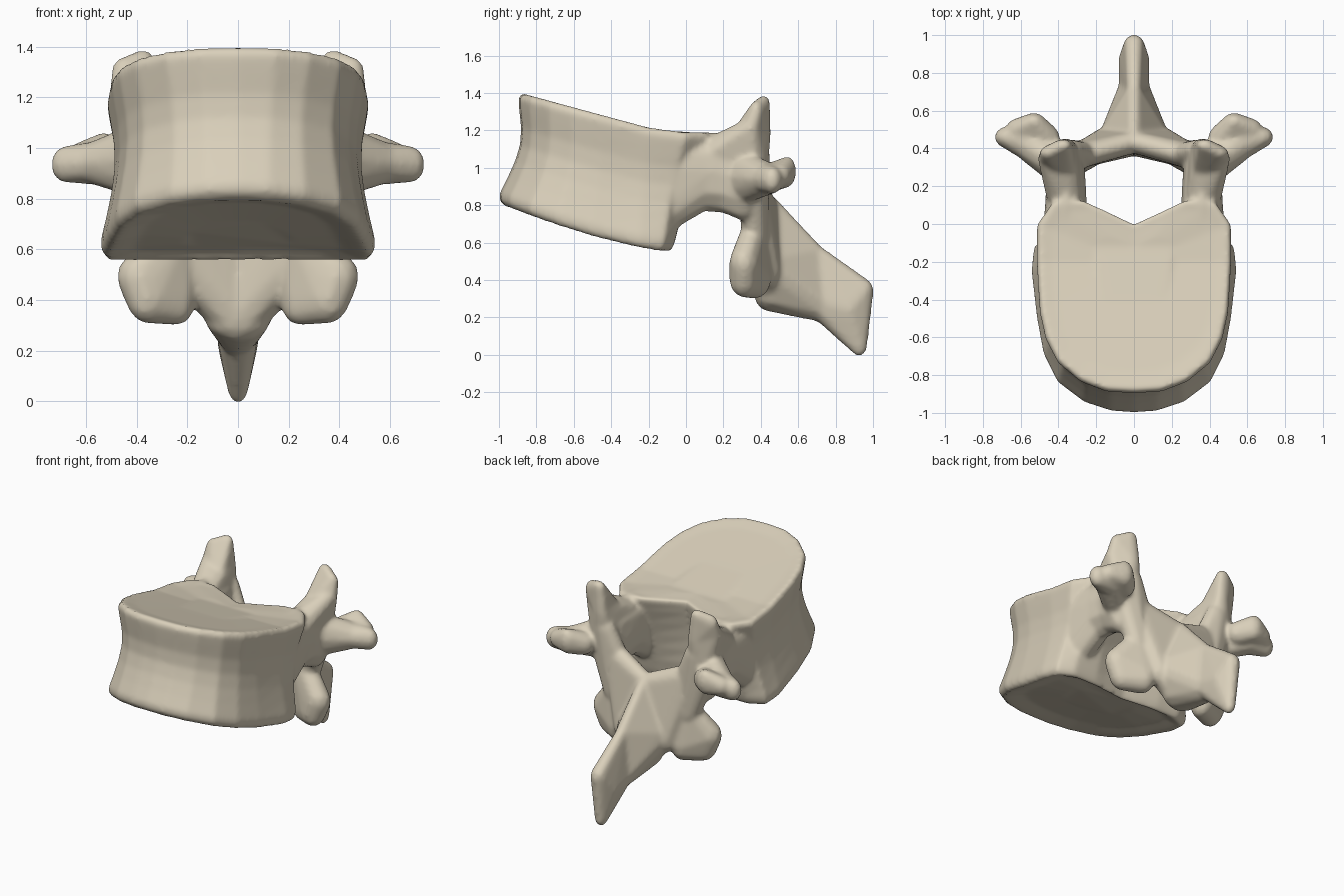
import bpy, bmesh, math
from mathutils import Vector

cube = bpy.data.objects.get("Cube")
if cube:
    bpy.data.objects.remove(cube)

# Single bone colour
bone = bpy.data.materials.new("bone")
bone.use_nodes = True
colour = (0.70, 0.63, 0.495, 1)
bone.diffuse_color = colour
shader = bone.node_tree.nodes["Principled BSDF"]
shader.inputs["Base Color"].default_value = colour
shader.inputs["Roughness"].default_value = 0.8

bm = bmesh.new()


def hull(*balls, sides=(1, -1)):
    """Convex hull around ellipsoids (x, y, z, rx, ry, rz), one per side."""
    for side in sides:
        part = bmesh.new()
        for x, y, z, rx, ry, rz in balls:
            ball = bmesh.ops.create_icosphere(part, subdivisions=2, radius=1)["verts"]
            for v in ball:
                v.co = Vector((side * (x + rx * v.co.x), y + ry * v.co.y, z + rz * v.co.z))
        cloud = [v.co.copy() for v in part.verts]
        part.clear()
        verts = [part.verts.new(c) for c in cloud]
        result = bmesh.ops.convex_hull(part, input=verts)
        loose = {g for g in result["geom_interior"] + result["geom_unused"]
                 if isinstance(g, bmesh.types.BMVert)}
        bmesh.ops.delete(part, geom=list(loose), context='VERTS')
        bmesh.ops.recalc_face_normals(part, faces=part.faces)
        mesh = bpy.data.meshes.new("part")
        part.to_mesh(mesh)
        part.free()
        bm.from_mesh(mesh)
        bpy.data.meshes.remove(mesh)


def chain(*balls):
    for a, b in zip(balls, balls[1:]):
        hull(a, b)


# Vertebral body: half outlines of the two end plates, front to back
lower = [(0, -1), (.12, -.99), (.26, -.945), (.40, -.84), (.475, -.69), (.51, -.5),
         (.54, -.25), (.525, -.13), (.42, -.08), (.25, -.08), (0, -.11)]
upper = [(0, -.885), (.15, -.875), (.28, -.825), (.40, -.725), (.465, -.6), (.495, -.46),
         (.51, -.2), (.51, 0), (.43, .12), (.27, .13), (0, 0)]


def outline(half, height):
    full = half + [(-x, y) for x, y in half[-2:0:-1]]
    return [Vector((x, y, height(y))) for x, y in full]


low = outline(lower, lambda y: .55 + .255 * (max(0, -.1 - y) / .9) ** 1.4)
top = outline(upper, lambda y: 1.19 + .27 * max(0, -.1 - y))
low_mid, top_mid = Vector((0, -.3, .585)), Vector((0, -.2, 1.217))

# Levels as (height share, scale, lift): dished ends, rounded rims, narrow waist
levels = [(0, .4, .04), (0, .75, .035), (0, .88, .012), (0, .96, 0), (.04, 1.005, 0),
          (.1, 1.01, 0), (.25, .975, 0), (.4, .945, 0), (.55, .93, 0), (.7, .945, 0),
          (.85, .985, 0), (.95, 1.01, 0), (1, .985, 0), (1, .85, -.008), (1, .4, -.01)]
rings = []
for t, scale, lift in levels:
    mid = low_mid.lerp(top_mid, t)
    rings.append([bm.verts.new(mid + (a.lerp(b, t) - mid) * scale + Vector((0, 0, lift)))
                  for a, b in zip(low, top)])
count = len(low)
body_faces = [bm.faces.new((r[i], r[(i + 1) % count], s[(i + 1) % count], s[i]))
              for r, s in zip(rings, rings[1:]) for i in range(count)]
body_faces += [bm.faces.new(rings[0][::-1]), bm.faces.new(rings[-1])]
bmesh.ops.recalc_face_normals(bm, faces=body_faces)

# Pedicles, flaring into the body
hull((.37, -.12, .8, .11, .08, .16), (.37, -.1, 1.0, .12, .1, .18),
     (.36, .1, .98, .115, .08, .215))
chain((.36, .1, .98, .115, .1, .215), (.36, .2, .97, .11, .08, .215), (.37, .31, .95, .11, .08, .24))

# Superior articular processes: slanted plates rising from the pedicles
plate = [(.36, .415, 1.18, .05, .04, .06), (.465, .345, 1.21, .045, .045, .06)]
hull((.37, .16, 1.09, .1, .07, .09), (.37, .35, 1.0, .1, .09, .1),
     (.38, .28, 1.15, .09, .06, .07), *plate)
hull((.38, .28, 1.15, .08, .05, .06), *plate,
     (.375, .415, 1.345, .045, .035, .045), (.45, .375, 1.3, .05, .04, .06))

# Transverse processes with their rear bumps
chain((.41, .31, .95, .08, .1, .145), (.57, .435, .94, .085, .095, .085),
      (.68, .46, .935, .06, .055, .075))
hull((.47, .46, .95, .08, .07, .08), (.53, .545, .98, .06, .045, .085),
     (.62, .5, .96, .06, .06, .065))

# Laminae closing the arch
hull((.36, .35, .92, .1, .09, .13), (.35, .39, 1.06, .08, .06, .08),
     (.24, .37, .84, .06, .06, .09), (.28, .37, .64, .08, .07, .08))
hull((.28, .365, .87, .07, .07, .1), (.24, .37, .6, .08, .06, .1),
     (0, .435, .78, .05, .06, .08), (0, .44, .34, .1, .08, .11),
     (.15, .45, .46, .08, .06, .1))

# Inferior articular processes
hull((.26, .36, .65, .09, .07, .08), (.24, .38, .42, .08, .08, .12),
     (.385, .31, .49, .095, .08, .1), (.36, .31, .405, .08, .08, .1),
     (.24, .36, .37, .06, .06, .07))

# Spinous process
root = [(0, .46, .75, .05, .05, .1), (.11, .48, .46, .07, .06, .12),
        (-.11, .48, .46, .07, .06, .12), (0, .45, .33, .13, .09, .1), (0, .56, .31, .11, .06, .09)]
neck = [(0, .7, .54, .04, .04, .05), (0, .72, .28, .085, .06, .105)]
end = [(0, .95, .345, .055, .055, .065), (0, .925, .045, .04, .045, .055),
       (0, .87, .24, .085, .05, .1)]
hull(*root, *neck, sides=(1,))
hull(*neck, *end, sides=(1,))

mesh = bpy.data.meshes.new("vertebra")
bm.to_mesh(mesh)
bm.free()
vertebra = bpy.data.objects.new("vertebra", mesh)
bpy.context.collection.objects.link(vertebra)

# Fuse the parts into one smooth bone
fuse = vertebra.modifiers.new("fuse", 'REMESH')
fuse.mode = 'VOXEL'
fuse.voxel_size = 0.013
blend = vertebra.modifiers.new("blend", 'SMOOTH')
blend.factor = 0.5
blend.iterations = 10
bpy.ops.object.select_all(action='DESELECT')
vertebra.select_set(True)
bpy.context.view_layer.objects.active = vertebra
bpy.ops.object.convert(target='MESH')
vertebra = bpy.context.object
vertebra.data.materials.clear()
vertebra.data.materials.append(bone)
bpy.ops.object.shade_smooth()
